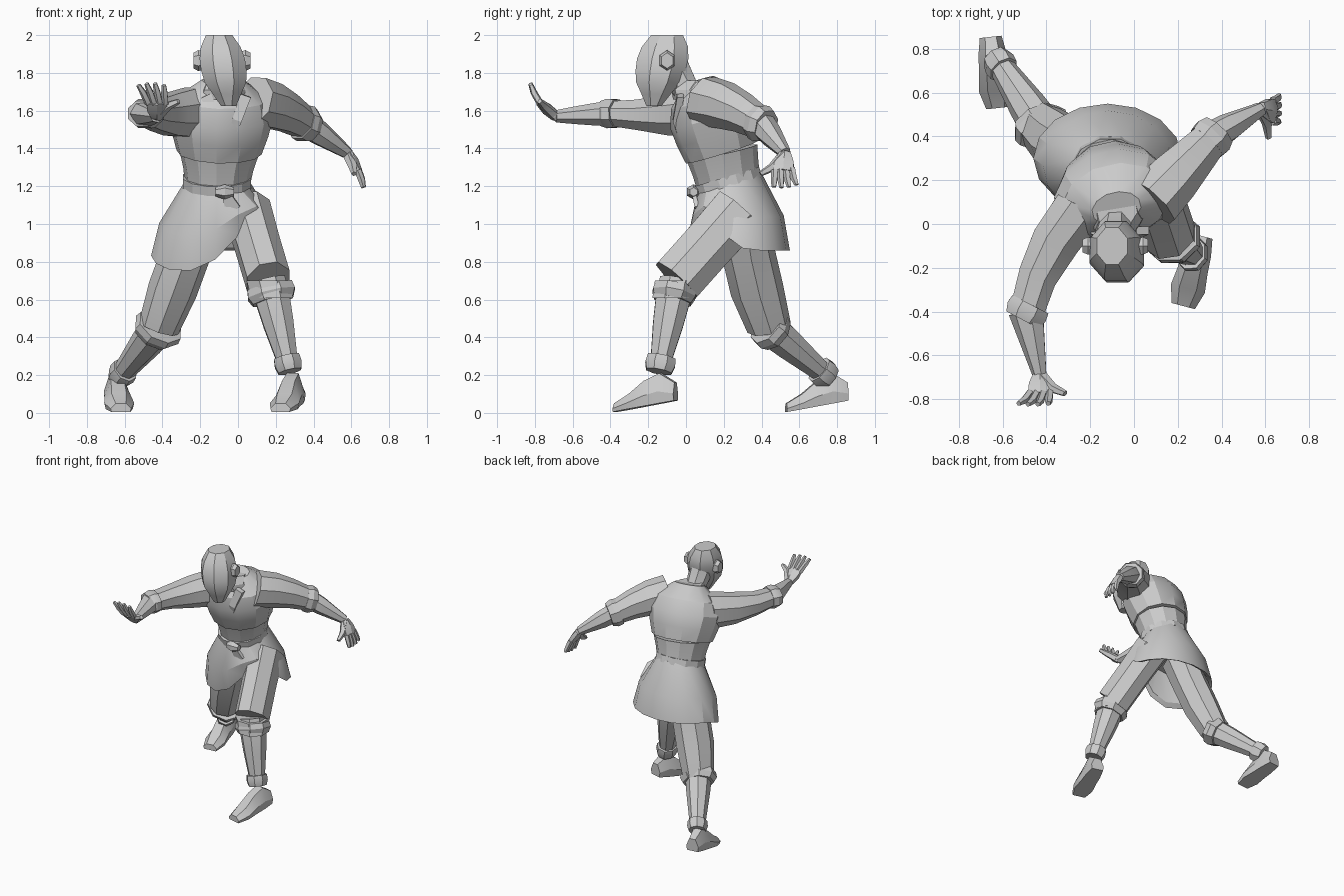
import bpy, bmesh, math
from mathutils import Vector

cube = bpy.data.objects.get("Cube")
if cube:
    bpy.data.objects.remove(cube)

clay = bpy.data.materials.new("plain_grey")
clay.use_nodes = True
clay.diffuse_color = (.6, .6, .6, 1)
clay.node_tree.nodes["Principled BSDF"].inputs["Base Color"].default_value = clay.diffuse_color
parts = []
UP = Vector((0, 0, 1))


def point(x, y, z):
    return Vector((x, y, z))


def skin(name, rings):
    """Bridge equal-length rings of points into one closed part."""
    mesh_builder = bmesh.new()
    loops = [[mesh_builder.verts.new(corner) for corner in ring] for ring in rings]
    count = len(loops[0])
    for lower, upper in zip(loops, loops[1:]):
        for i in range(count):
            after = (i + 1) % count
            mesh_builder.faces.new((lower[i], lower[after], upper[after], upper[i]))
    mesh_builder.faces.new(loops[0][::-1])
    mesh_builder.faces.new(loops[-1])
    bmesh.ops.recalc_face_normals(mesh_builder, faces=mesh_builder.faces)
    mesh = bpy.data.meshes.new(name)
    mesh_builder.to_mesh(mesh)
    mesh_builder.free()
    mesh.materials.append(clay)
    obj = bpy.data.objects.new(name, mesh)
    bpy.context.collection.objects.link(obj)
    parts.append(obj)


def tube(name, start, end, radii, depth=(1, 1), sides=8, across=(1, 0, 0), axis=None, bow=(0, 0, 0)):
    """Evenly spaced rings from start to end; depth is the ring's depth-to-width ratio at each end."""
    direction = (axis or end - start).normalized()
    side = Vector(across)
    side = (side - direction * side.dot(direction)).normalized()
    front = direction.cross(side)
    reach = 1 / math.cos(math.pi / sides)
    rings = []
    for i, radius in enumerate(radii):
        t = i / (len(radii) - 1)
        centre = start.lerp(end, t) + Vector(bow) * math.sin(math.pi * t)
        ratio = depth[0] + (depth[1] - depth[0]) * t
        angles = [math.tau * (j + .5) / sides for j in range(sides)]
        rings.append([centre + (side * math.cos(a) + front * math.sin(a) * ratio) * radius * reach
                      for a in angles])
    skin(name, rings)


def band(name, start, end, where, radius, depth=1, across=(1, 0, 0)):
    """Short cloth cuff wrapped round a limb."""
    base = start.lerp(end, where)
    tip = base + (end - start).normalized() * .08
    tube(name, base, tip, [radius, radius * 1.06, radius * .9], (depth, depth), across=across)


def hand(side, wrist, knuckles, across, reach, spread, thumb_tip):
    """Flat palm, four bent fingers fanning out, and a thumb."""
    across = Vector(across)
    palm = knuckles - wrist
    tube(side + "_palm", wrist, knuckles, [.03, .05, .055], (.8, .3), 6, across)
    for i, finger in enumerate(("index", "middle", "ring", "little")):
        offset = i - 1.5
        root = knuckles + across * offset * .03 - palm * .1
        tip = root + reach * (1.1 - .08 * abs(offset)) + across * offset * spread
        tube(f"{side}_{finger}_finger", root, tip, [.016, .015, .01], sides=5, across=across, bow=palm * .1)
    tube(side + "_thumb", wrist, thumb_tip, [.025, .02, .012], sides=5, across=across, bow=palm * .2)


def shoe(side, heel, toe):
    """Shoe with a sloped instep and a sole rising to the heel."""
    outward = (toe - heel).normalized().cross(UP)
    heights = [.16, .21, .17, .1, .05]
    widths = [.05, .065, .07, .08, .055]
    outline = [(-.9, 0), (.9, 0), (1, .4), (.5, 1), (-.5, 1), (-1, .4)]
    rings = []
    for i, (height, width) in enumerate(zip(heights, widths)):
        t = i / (len(widths) - 1)
        sole = .06 * (1 - t) + .005
        rings.append([heel.lerp(toe, t) + outward * width * x + UP * (sole + (height - sole) * z)
                      for x, z in outline])
    skin(side + "_shoe", rings)


# Torso, leaning forward with the right shoulder leading
turn = (1, .22, .06)
waist = point(-.11, .23, 1.2)
ribs = point(-.1, .19, 1.38)
collar = point(-.08, .07, 1.76)
tube("abdomen", waist, ribs, [.165, .18, .205], (1, .9), 12, turn)
tube("jacket", ribs, collar, [.22, .25, .27, .24, .11], (.87, .7), 12, turn)

# Crossed neckline
tube("collar", collar - UP * .1, collar, [.13, .11, .09], sides=8, across=turn, bow=(0, -.03, 0))
crossing = point(-.05, -.01, 1.42)
for side, x in (("right", -.17), ("left", .04)):
    tube(side + "_lapel", point(x, -.03, 1.68), crossing, [.03, .025, .015], (.6, 1), 4, bow=(0, -.03, 0))

# Waist belt with knot and hanging ends
belt_tilt = point(0, -.3, 1)
tube("belt", waist, waist + belt_tilt * .05, [.18, .18], sides=12, axis=belt_tilt)
knot = point(-.07, .04, 1.17)
tube("belt_knot", knot - point(.05, 0, 0), knot + point(.05, 0, 0), [.02, .035, .02], sides=6, across=(0, 1, 0))
for name, x in (("short", .03), ("long", .06)):
    tube(name + "_belt_end", knot, knot + point(x, .02, -.09), [.02, .025], (.5, .5), 4)

# Tunic skirt, hanging low over the right thigh and lifted over the left
skirt_middle = point(-.12, .3, 1)
top, bulge, hem = [], [], []
for i in range(16):
    a = math.tau * i / 16
    c, s = math.cos(a), math.sin(a)
    lift = max(0, math.cos(a - math.radians(310))) ** 6
    droop = max(0, math.cos(a - math.radians(240))) ** 2
    edge = point(-.12 + .34 * c, .3 + .25 * s, .86 + .17 * lift - .11 * droop)
    belt_line = waist + point(.175 * c, .17 * s, .02 + .05 * s)
    top.append(belt_line)
    bulge.append(belt_line.lerp(edge, .55) + point(c, s, 0) * .035)
    hem.append(edge)
lining = [corner.lerp(skirt_middle, .12) for corner in hem]
seat = [(skirt_middle + UP * .07).lerp(corner, .6) for corner in bulge]
skin("tunic_skirt", [top, bulge, hem, lining, seat])

# Left leg, stepping forward
hip = point(.05, .28, 1.07)
knee = point(.16, -.05, .7)
ankle = point(.27, -.14, .24)
tube("left_trouser", hip, knee, [.12, .115, .115], (1.2, 1.2))
tube("left_trouser_gather", knee, knee.lerp(ankle, .2), [.115, .11], axis=-UP)
band("left_knee_band", knee, ankle, .07, .12, .9)
tube("left_shin", knee, ankle, [.09, .09, .08, .065, .05])
band("left_ankle_cuff", knee, ankle, .88, .068, 1.1)
shoe("left", point(.31, -.055, 0), point(.225, -.375, 0))

# Right leg, trailing behind
twist = (1, -.4, .3)
hip = point(-.2, .3, 1.05)
knee = point(-.42, .44, .45)
ankle = point(-.62, .74, .2)
tube("right_trouser", hip, knee, [.13, .12, .12, .1], (1.1, 1.1), across=twist, bow=(0, -.02, 0))
band("right_knee_band", knee, ankle, -.05, .12, .85, twist)
tube("right_shin", knee, ankle, [.09, .08, .065, .05], across=twist)
band("right_ankle_cuff", knee, ankle, .88, .065, 1.1, twist)
shoe("right", point(-.655, .855, 0), point(-.62, .53, 0))

# Left arm, swept out and back
outward = (.6, -.7, 0)
shoulder = point(.08, .1, 1.65)
elbow = point(.36, .4, 1.53)
wrist = point(.58, .525, 1.375)
tube("left_sleeve", shoulder, elbow, [.13, .12, .1, .08], across=outward, bow=(0, 0, .02))
band("left_cuff", shoulder, elbow, .9, .09, across=outward)
tube("left_forearm", elbow, wrist, [.065, .06, .045, .03], sides=7, across=outward)
hand("left", wrist, point(.64, .515, 1.28), (0, 1, .1), point(.03, .01, -.09), .01, point(.615, .395, 1.265))

# Right arm, reaching forward
sideways = (1, -.3, 0)
shoulder = point(-.24, .08, 1.59)
elbow = point(-.49, -.4, 1.585)
wrist = point(-.43, -.69, 1.57)
tube("right_sleeve", shoulder, elbow, [.12, .11, .09, .08], (1.1, .8), across=sideways, bow=(-.04, 0, -.01))
band("right_cuff", shoulder, elbow, .93, .092, .8, sideways)
tube("right_forearm", elbow, wrist, [.075, .06, .045, .03], (.85, 1), 7, sideways)
hand("right", wrist, point(-.43, -.78, 1.645), (1, 0, 0), point(-.03, -.05, .1), .015, point(-.315, -.775, 1.65))

# Neck and head
chin = point(-.05, -.17, 1.625)
crown = point(-.1, -.1, 2)
tube("neck", point(-.08, .04, 1.64), point(-.09, -.06, 1.82), [.075, .07, .08])
tube("head", chin, crown, [.04, .075, .11, .12, .12, .105, .07], (1, 1.2), axis=UP)
for side, outer in (("right", -1), ("left", 1)):
    root = point(-.085 + .1 * outer, -.1, 1.865)
    tube(side + "_ear", root, root + point(.05 * outer, 0, 0), [.035, .04, .03], (1.2, 1.2), 6, (0, 1, 0))

# Crisp facets with gently smoothed shallow angles
bpy.ops.object.select_all(action="DESELECT")
for obj in parts:
    obj.select_set(True)
bpy.context.view_layer.objects.active = parts[0]
bpy.ops.object.shade_smooth_by_angle(angle=math.radians(25))
